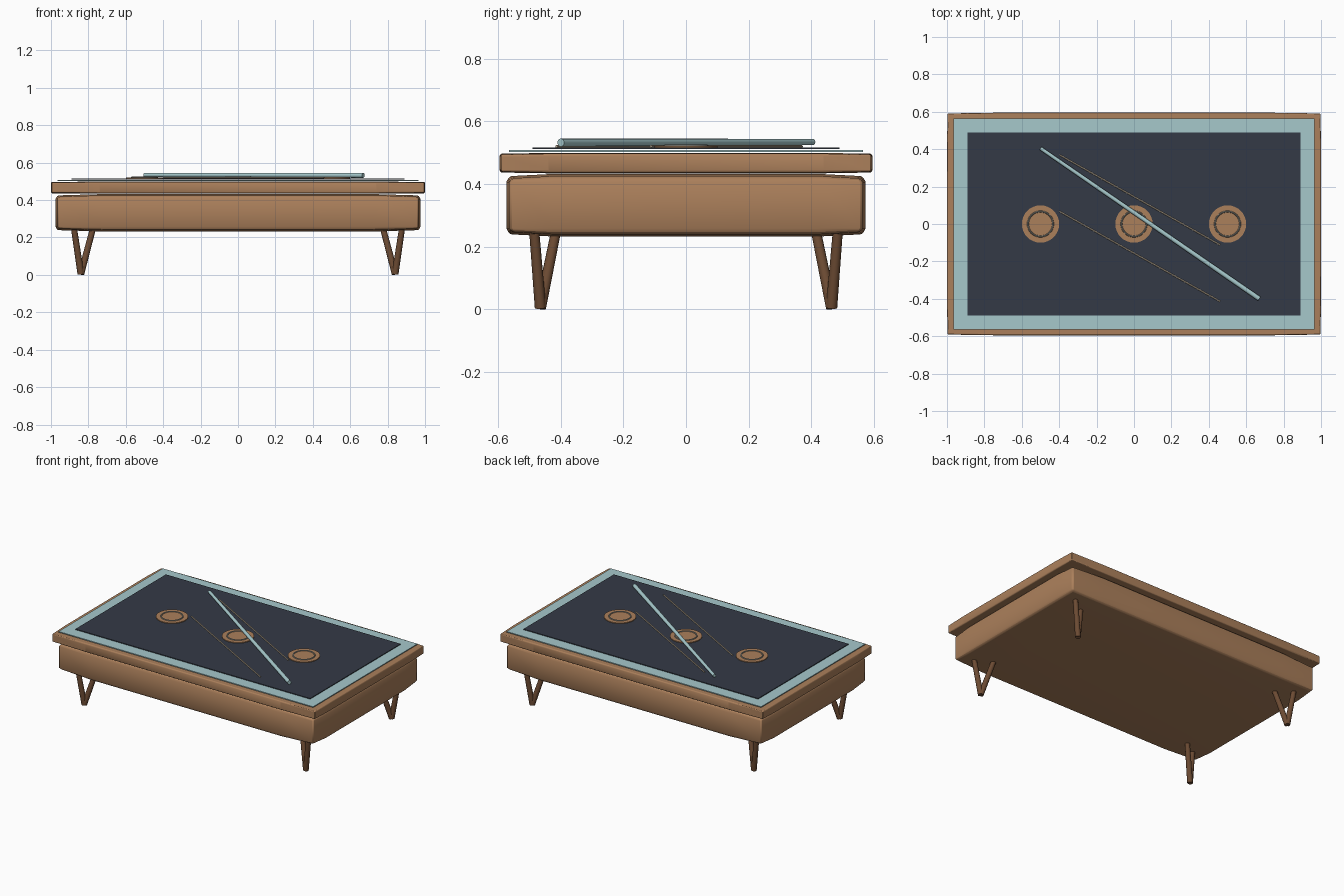
import bpy, bmesh, math
from mathutils import Vector

if "Cube" in bpy.data.objects:
    bpy.data.objects.remove(bpy.data.objects["Cube"])


def material(name, rgb):
    m = bpy.data.materials.new(name)
    m.diffuse_color = (*rgb, 1)
    m.use_nodes = True
    m.node_tree.nodes["Principled BSDF"].inputs["Base Color"].default_value = m.diffuse_color
    return m


WOOD = material("warm wood", (0.41, 0.215, 0.105))
DARK = material("dark wood", (0.15, 0.07, 0.033))
TEAL = material("pale teal", (0.38, 0.58, 0.60))
SLATE = material("dark slate", (0.034, 0.042, 0.061))
CREAM = material("cream", (0.58, 0.48, 0.35))
GREY = material("warm grey", (0.24, 0.23, 0.20))


def finish(name, bm, mat, smooth=True):
    bmesh.ops.recalc_face_normals(bm, faces=bm.faces[:])
    me = bpy.data.meshes.new(name)
    bm.to_mesh(me)
    bm.free()
    me.materials.append(mat)
    ob = bpy.data.objects.new(name, me)
    bpy.context.collection.objects.link(ob)
    if smooth:
        bpy.ops.object.select_all(action='DESELECT')
        ob.select_set(True)
        bpy.context.view_layer.objects.active = ob
        bpy.ops.object.shade_smooth_by_angle(angle=math.radians(35))
    return ob


def box(name, hx, hy, z0, z1, mat):
    bm = bmesh.new()
    bmesh.ops.create_cube(bm, size=2)
    for v in bm.verts:
        v.co = Vector((v.co.x * hx, v.co.y * hy, z0 if v.co.z < 0 else z1))
    return finish(name, bm, mat, False)


def pillow_box(name, half, z_mid, pull, mat, bevel):
    """Box whose edges are pulled in, so every side bulges slightly."""
    bm = bmesh.new()
    bmesh.ops.create_cube(bm, size=2)
    bmesh.ops.subdivide_edges(bm, edges=bm.edges[:], cuts=2, use_grid_fill=True)
    for v in bm.verts:
        rim = [abs(c) > 0.9 for c in v.co]
        n = sum(rim)
        for i in range(3):
            sign = math.copysign(1, v.co[i])
            if rim[i]:
                v.co[i] = sign * (half[i] - pull[i] * (n - 1) * 0.8)
            else:
                v.co[i] = sign * half[i] * 0.74
        v.co.z += z_mid
    ob = finish(name, bm, mat)
    mod = ob.modifiers.new("soft edges", 'BEVEL')
    mod.width, mod.segments, mod.angle_limit = bevel, 2, math.radians(35)
    return ob


def rod(name, a, b, r1, r2, mat, sides=12):
    a, b = Vector(a), Vector(b)
    bm = bmesh.new()
    bmesh.ops.create_cone(bm, cap_ends=True, segments=sides, radius1=r1,
                          radius2=r2, depth=(b - a).length)
    rot = (b - a).to_track_quat('Z', 'Y')
    for v in bm.verts:
        v.co = rot @ v.co + (a + b) / 2
    return finish(name, bm, mat)


# Bulging body and overhanging top
pillow_box("table_body", (0.975, 0.574, 0.100), 0.332, (0.012, 0.012, 0.009), WOOD, 0.008)
pillow_box("table_top", (1.0, 0.595, 0.0325), 0.4665, (0.005, 0.005, 0.003), WOOD, 0.004)

# Layered playing surface
box("glass_border", 0.965, 0.565, 0.502, 0.508, TEAL)
box("inner_panel", 0.89, 0.49, 0.511, 0.516, SLATE)

# Splayed two-bar legs at the corners
for sx in (-1, 1):
    for sy in (-1, 1):
        foot = (sx * 0.84, sy * 0.465, 0.004)
        for part, x, y in (("outer", 0.877, 0.485), ("inner", 0.775, 0.415)):
            rod("leg_" + part, foot, (sx * x, sy * y, 0.25), 0.018, 0.016, DARK)

# Round discs with a raised ring
for x in (-0.5, 0, 0.5):
    rod("disc", (x, 0, 0.515), (x, 0, 0.521), 0.1, 0.1, WOOD, 32)
    bpy.ops.mesh.primitive_torus_add(location=(x, 0, 0.521), major_radius=0.067,
                                     minor_radius=0.005, major_segments=32, minor_segments=8)
    ring = bpy.context.object
    ring.name = "disc_ring"
    ring.data.materials.append(GREY)
    bpy.ops.object.shade_smooth_by_angle()

# Tapered stick and two slim sticks lying across the panel
rod("long_stick", (0.67, -0.4, 0.532), (-0.5, 0.405, 0.534), 0.013, 0.010, TEAL)
for y in (0.37, 0.068):
    rod("slim_stick", (-0.4, y, 0.520), (0.46, y - 0.482, 0.520), 0.004, 0.004, CREAM, 8)
